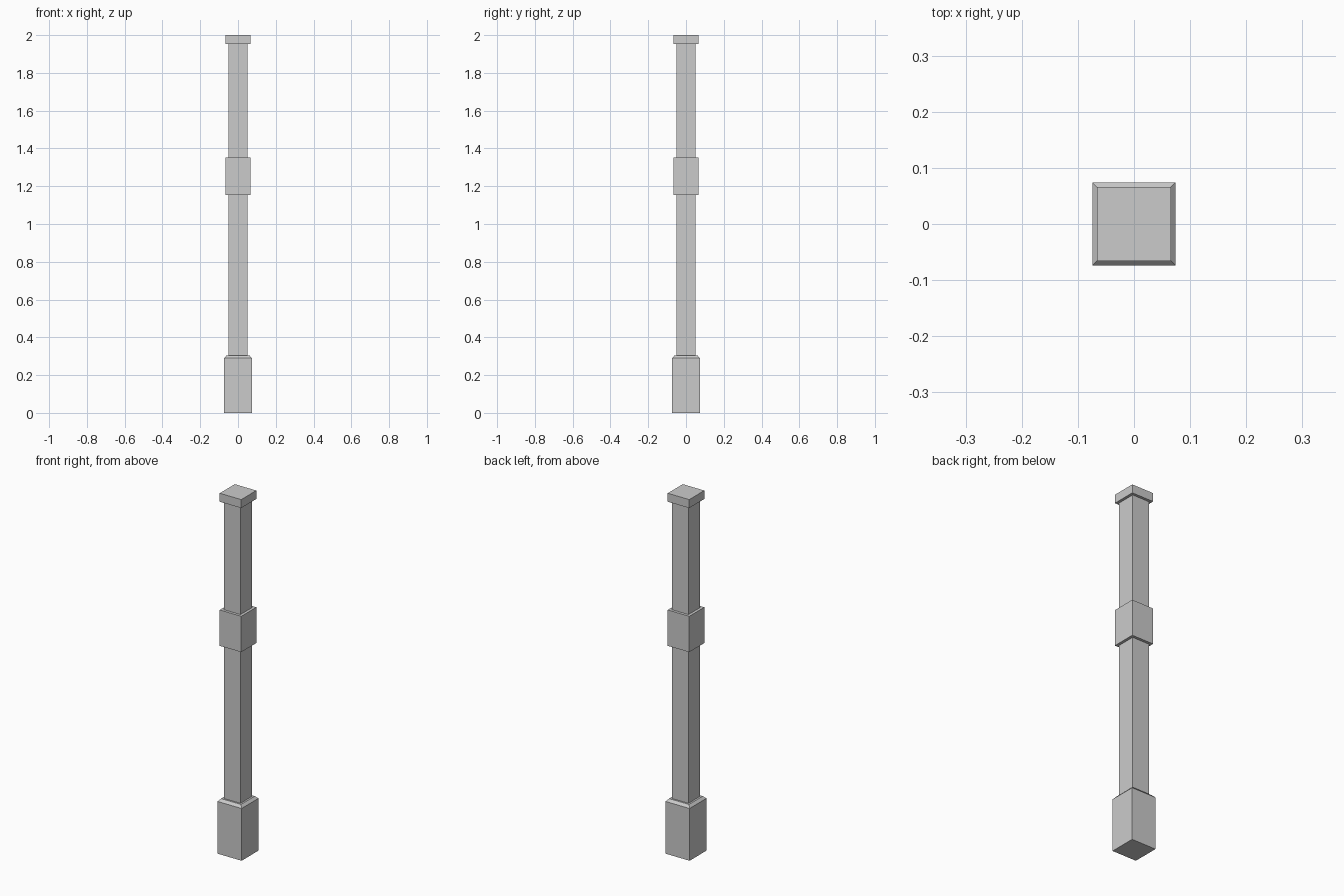
import bpy, bmesh

if "Cube" in bpy.data.objects:
    bpy.data.objects.remove(bpy.data.objects["Cube"])


def square_loft(name, rings):
    """Closed square solid from (half width, height) rings, bottom to top."""
    bm = bmesh.new()
    loops = []
    for h, z in rings:
        corners = ((-h, -h), (h, -h), (h, h), (-h, h))
        loops.append([bm.verts.new((x, y, z)) for x, y in corners])
    bm.faces.new(loops[0][::-1])
    bm.faces.new(loops[-1])
    for a, b in zip(loops, loops[1:]):
        for i in range(4):
            j = (i + 1) % 4
            bm.faces.new((a[i], a[j], b[j], b[i]))
    mesh = bpy.data.meshes.new(name)
    bm.to_mesh(mesh)
    bm.free()
    obj = bpy.data.objects.new(name, mesh)
    bpy.context.collection.objects.link(obj)
    return obj


# Plinth with a chamfered top edge
square_loft("post_base", [(0.074, 0), (0.074, 0.29), (0.061, 0.304)])

# Slim square shaft running from the plinth up into the cap
square_loft("post_shaft", [(0.051, 0.304), (0.051, 1.953)])

# Collar block part way up
square_loft("post_collar", [(0.066, 1.153), (0.066, 1.352)])

# Flat cap
square_loft("post_cap", [(0.066, 1.953), (0.066, 2.0)])
